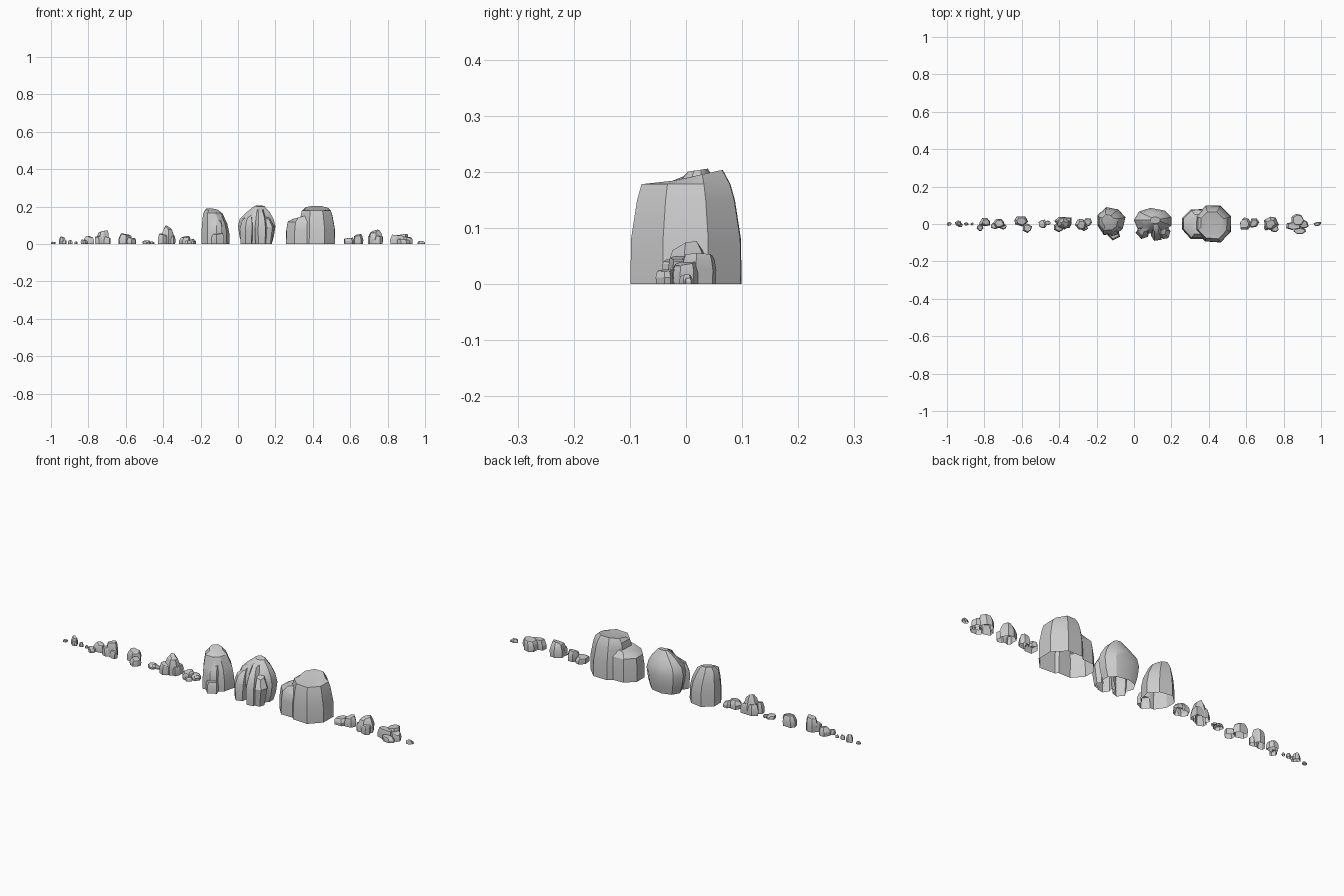
import bpy, bmesh, math, random

random.seed(7)


def chunk(x, y, rx, ry, profile, n=7, rot=0.2, tilt=(0, 0), jitter=0.1):
    """Closed faceted lump: profile is (z, scale, dx, dy) per ring; the top ring is tilted."""
    pts = []
    for i in range(n):
        a = rot + 2 * math.pi * (i + random.uniform(-jitter, jitter) * 1.5) / n
        r = 1 + random.uniform(-jitter, jitter)
        pts.append((r * math.cos(a), r * math.sin(a)))
    # normalise the outline to the requested footprint
    xs, ys = [p[0] for p in pts], [p[1] for p in pts]
    pts = [(2 * (p[0] - min(xs)) / (max(xs) - min(xs)) - 1,
            2 * (p[1] - min(ys)) / (max(ys) - min(ys)) - 1) for p in pts]
    bm = bmesh.new()
    rings = []
    for k, (z, s, dx, dy) in enumerate(profile):
        top = k == len(profile) - 1
        ring = []
        for px, py in pts:
            ox, oy = px * rx * s, py * ry * s
            dz = tilt[0] * ox + tilt[1] * oy if top else 0
            ring.append(bm.verts.new((x + ox + dx, y + oy + dy, z + dz)))
        rings.append(ring)
    bm.faces.new(rings[0][::-1])
    for lo, hi in zip(rings, rings[1:]):
        for i in range(n):
            j = (i + 1) % n
            bm.faces.new((lo[i], lo[j], hi[j], hi[i]))
    bm.faces.new(rings[-1])
    mesh = bpy.data.meshes.new("chunk")
    bm.to_mesh(mesh)
    bm.free()
    ob = bpy.data.objects.new("chunk", mesh)
    bpy.context.collection.objects.link(ob)
    return ob


def fuse(name, parts, angle=30):
    """Union the chunks into one shell, open the underside and shade it."""
    base = parts[0]
    bpy.context.view_layer.objects.active = base
    for p in parts[1:]:
        m = base.modifiers.new("union", 'BOOLEAN')
        m.operation, m.solver, m.object = 'UNION', 'EXACT', p
        bpy.ops.object.modifier_apply(modifier=m.name)
        bpy.data.objects.remove(p)
    bm = bmesh.new()
    bm.from_mesh(base.data)
    under = [f for f in bm.faces if all(abs(v.co.z) < 1e-4 for v in f.verts)]
    bmesh.ops.delete(bm, geom=under, context='FACES')
    bm.to_mesh(base.data)
    bm.free()
    base.name = name
    bpy.ops.object.select_all(action='DESELECT')
    base.select_set(True)
    bpy.ops.object.shade_smooth_by_angle(angle=math.radians(angle))


def pebble(name, *lumps):
    """Small rock from lumps (x, y, rx, ry, height, top_scale)."""
    parts = []
    for x, y, rx, ry, h, s in lumps:
        lean = random.uniform(-0.15, 0.15) * rx
        prof = [(0, 0.96, 0, 0), (h * 0.45, 1, 0, 0),
                (h * 0.8, (1 + s) / 2, lean, 0), (h * 0.93, s, lean, 0)]
        t = 0.07 * h / (s * max(rx, ry))
        parts.append(chunk(x, y, rx, ry, prof, n=random.choice((6, 7)),
                           rot=random.uniform(0, 1), jitter=0.15,
                           tilt=(random.choice((-t, t)), random.uniform(0, t))))
    fuse(name, parts, 25)


# large rock, right: tall octagonal boulder with a lower shoulder
fuse("large_rock_right", [
    chunk(0.422, 0, 0.097, 0.099, [(0, 1, 0, 0), (0.08, 0.99, 0, 0), (0.15, 0.88, -0.002, 0),
          (0.178, 0.8, -0.003, 0), (0.19, 0.62, -0.004, 0.004)],
          n=8, rot=0.39, tilt=(0, 0.22), jitter=0.03),
    chunk(0.34, 0, 0.083, 0.08, [(0, 1, 0, 0), (0.07, 0.99, 0, 0), (0.118, 0.93, 0.002, 0),
          (0.148, 0.66, 0.008, 0)], n=8, rot=0.39, tilt=(0.25, 0), jitter=0.03)], 32)

# large rock, middle: bulging boulder with a peak and lobes at the front
fuse("large_rock_middle", [
    chunk(0.1, 0.018, 0.1, 0.068, [(0, 0.8, 0, 0), (0.04, 0.92, 0, 0), (0.095, 1, 0, 0),
          (0.135, 0.9, 0, 0), (0.17, 0.62, 0.008, 0), (0.203, 0.26, 0.013, 0.003)],
          n=9, rot=0.3, tilt=(0, 0.15), jitter=0.06),
    chunk(0.045, -0.045, 0.036, 0.035, [(0, 0.85, 0, 0), (0.08, 1, 0, 0), (0.125, 0.8, 0.005, 0.01),
          (0.15, 0.45, 0.012, 0.02)], n=6, tilt=(0.5, 0.4)),
    chunk(0.122, -0.052, 0.032, 0.038, [(0, 0.9, 0, 0), (0.08, 1, 0, 0), (0.14, 0.8, 0, 0.012),
          (0.185, 0.5, -0.004, 0.03)], n=6, tilt=(0, 0.4)),
    chunk(0.168, -0.048, 0.027, 0.033, [(0, 0.75, -0.008, 0), (0.09, 1, 0, 0),
          (0.14, 0.6, -0.012, 0.01)], n=6, tilt=(-0.4, 0.3))], 32)

# large rock, left: leaning tall rock with a small block at its foot
fuse("large_rock_left", [
    chunk(-0.121, 0.016, 0.075, 0.074, [(0, 1, 0, 0), (0.06, 0.99, 0, 0), (0.11, 0.9, -0.004, 0),
          (0.165, 0.68, -0.014, 0), (0.184, 0.42, -0.018, 0.004)],
          n=8, rot=0.3, tilt=(-0.1, 0.2), jitter=0.07),
    chunk(-0.108, -0.062, 0.034, 0.026, [(0, 1, 0, 0), (0.035, 0.97, 0, 0), (0.055, 0.8, 0, 0.004)],
          n=5, rot=0.8, tilt=(0.1, 0.2)),
    chunk(-0.115, -0.035, 0.034, 0.03, [(0, 1, 0, 0), (0.09, 0.95, 0, 0), (0.13, 0.7, 0, 0.01)],
          n=6, rot=0.5, tilt=(0, 0.4))], 32)

# small rocks to the right of the large ones
pebble("small_rock_1", (0.597, 0.003, 0.03, 0.032, 0.034, 0.7), (0.644, 0.005, 0.026, 0.025, 0.052, 0.65))
pebble("small_rock_2", (0.735, 0.003, 0.04, 0.036, 0.075, 0.5), (0.75, -0.022, 0.023, 0.022, 0.045, 0.8),
       (0.712, -0.015, 0.018, 0.02, 0.042, 0.75))
pebble("small_rock_3", (0.875, 0.022, 0.034, 0.032, 0.055, 0.8), (0.85, -0.01, 0.037, 0.022, 0.05, 0.85),
       (0.908, 0, 0.026, 0.024, 0.04, 0.8), (0.886, -0.036, 0.034, 0.018, 0.026, 0.8))
pebble("small_rock_4", (0.978, 0, 0.018, 0.012, 0.017, 0.6), (0.991, 0.004, 0.009, 0.008, 0.012, 0.7))

# small rocks to the left of the large ones
pebble("small_rock_5", (-0.285, -0.002, 0.031, 0.028, 0.042, 0.6), (-0.25, 0.01, 0.026, 0.023, 0.03, 0.6),
       (-0.265, -0.022, 0.02, 0.016, 0.022, 0.7))
pebble("small_rock_6", (-0.38, 0.008, 0.046, 0.03, 0.055, 0.75), (-0.376, 0.004, 0.034, 0.034, 0.097, 0.35),
       (-0.402, -0.022, 0.027, 0.022, 0.055, 0.7))
pebble("small_rock_7", (-0.487, 0, 0.023, 0.023, 0.02, 0.6), (-0.462, 0.006, 0.017, 0.013, 0.014, 0.7))
pebble("small_rock_8", (-0.603, 0.014, 0.037, 0.027, 0.055, 0.65), (-0.57, -0.022, 0.025, 0.026, 0.035, 0.7))
pebble("small_rock_9", (-0.722, 0.003, 0.032, 0.025, 0.074, 0.7), (-0.742, -0.009, 0.022, 0.019, 0.045, 0.75),
       (-0.7, -0.012, 0.018, 0.017, 0.038, 0.75))
pebble("small_rock_10", (-0.798, 0.01, 0.028, 0.022, 0.044, 0.5), (-0.823, -0.02, 0.018, 0.018, 0.024, 0.6))
pebble("small_rock_11", (-0.94, 0.004, 0.018, 0.016, 0.04, 0.45), (-0.93, -0.006, 0.014, 0.011, 0.02, 0.7))
pebble("small_rock_12", (-0.897, 0, 0.012, 0.009, 0.022, 0.5))
pebble("small_rock_13", (-0.866, 0, 0.009, 0.008, 0.014, 0.5))
pebble("small_rock_14", (-0.988, 0, 0.012, 0.01, 0.012, 0.6))
